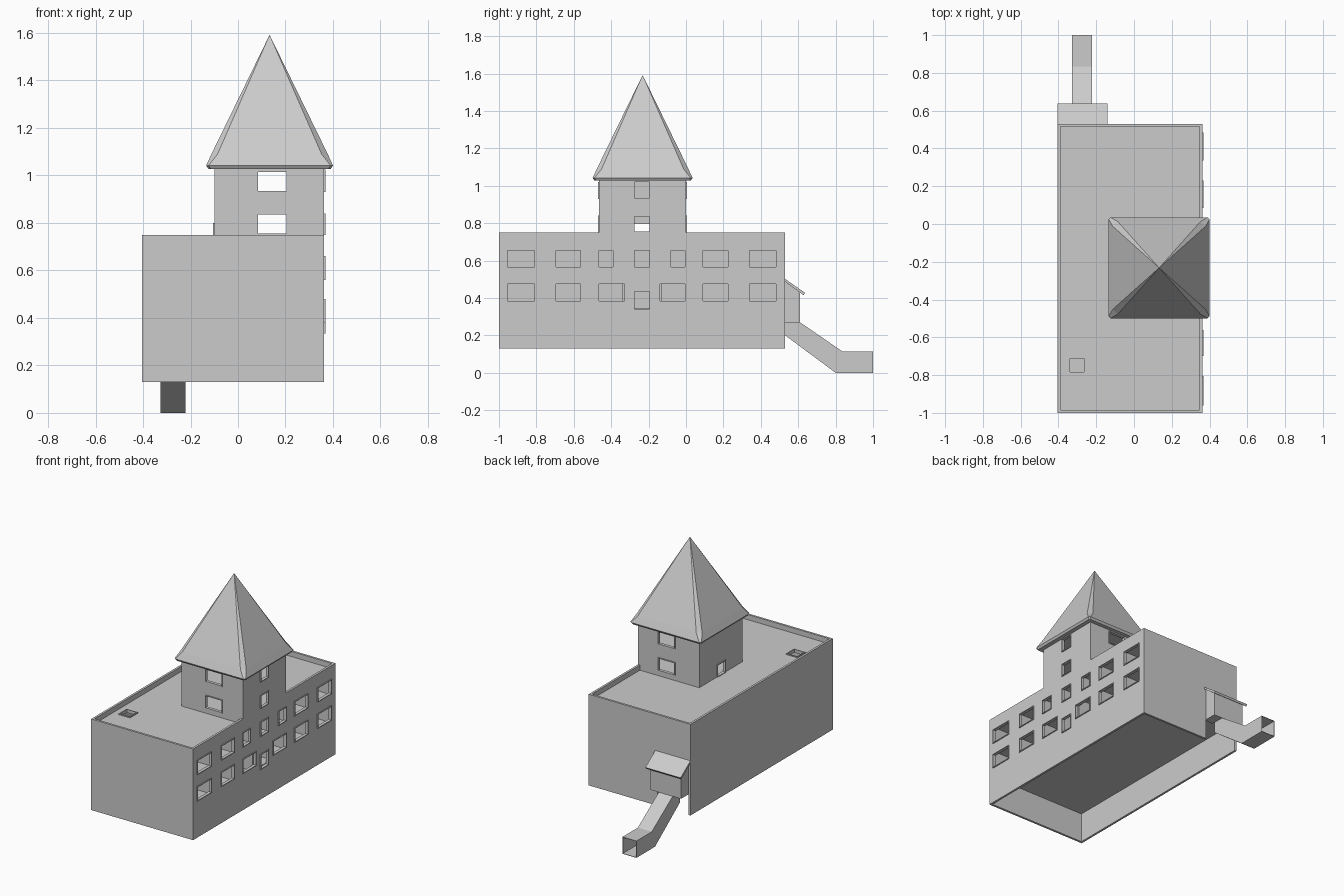
import bpy, bmesh
from mathutils import Vector

if "Cube" in bpy.data.objects:
    bpy.data.objects.remove(bpy.data.objects["Cube"])

grey = bpy.data.materials.new("light_grey")
grey.diffuse_color = (0.6, 0.6, 0.6, 1)
grey.use_nodes = True
grey.node_tree.nodes["Principled BSDF"].inputs["Base Color"].default_value = grey.diffuse_color


def make(name, bm):
    bmesh.ops.recalc_face_normals(bm, faces=bm.faces)
    me = bpy.data.meshes.new(name)
    bm.to_mesh(me)
    bm.free()
    me.materials.append(grey)
    ob = bpy.data.objects.new(name, me)
    bpy.context.collection.objects.link(ob)
    return ob


def boxes(name, items):
    """Each item is (x0, x1, y0, y1, z0, z1)."""
    bm = bmesh.new()
    for x0, x1, y0, y1, z0, z1 in items:
        vs = bmesh.ops.create_cube(bm, size=1)["verts"]
        for v in vs:
            v.co = Vector((x1 if v.co.x > 0 else x0,
                           y1 if v.co.y > 0 else y0,
                           z1 if v.co.z > 0 else z0))
    return make(name, bm)


def cut(ob, items):
    """Subtract boxes one at a time, so they may overlap."""
    for it in items:
        cutter = boxes("cutter", [it])
        cutter.hide_render = True
        m = ob.modifiers.new("cut", "BOOLEAN")
        m.operation, m.solver, m.object = "DIFFERENCE", "EXACT", cutter
        bpy.context.view_layer.objects.active = ob
        bpy.ops.object.modifier_apply(modifier=m.name)
        bpy.data.objects.remove(cutter)


def frame_bars(axis, side, wall, a0, a1, z0, z1, t=0.005, out=0.006):
    """Four bars lining an opening in the wall plane x or y = wall."""
    d0, d1 = sorted((wall - side * W, wall + side * out))
    bars = [(a0, a1, z0, z0 + t), (a0, a1, z1 - t, z1),
            (a0, a0 + t, z0 + t, z1 - t), (a1 - t, a1, z0 + t, z1 - t)]
    if axis == "x":
        return [(d0, d1, a, b, c, d) for a, b, c, d in bars]
    return [(a, b, d0, d1, c, d) for a, b, c, d in bars]


W = 0.015                                   # wall thickness
X0, X1, Y0, Y1, Z0, Z1 = -0.405, 0.362, -1.0, 0.53, 0.13, 0.75
TX0, TX1, TY0, TY1, TZ0, TZ1 = -0.10, 0.362, -0.465, 0.0, 0.715, 1.035

# Openings along the right side
upper = [(-.96, -.805), (-.70, -.56), (-.47, -.385), (-.28, -.19),
         (-.085, 0), (.085, .23), (.335, .485)]
lower = [(-.96, -.805), (-.70, -.56), (-.47, -.325), (-.145, 0),
         (.085, .23), (.335, .485)]
side_windows = [(a, b, .56, .66) for a, b in upper]
side_windows += [(a, b, .38, .48) for a, b in lower] + [(-.28, -.19, .335, .44)]

# Main walls: hollow shell, open below, notched for the chute hut
walls = boxes("main_walls", [(X0, X1, Y0, Y1, Z0, Z1)])
cut(walls, [(X0 + W, X1 - W, Y0 + W, Y1 - W, 0, 1),
            (-.39, -.155, Y1 - .1, Y1 + .1, 0, .48),
            (X1 - .1, X1 + .1, TY0, TY1, TZ0, 1)])
cut(walls, [(X1 - .1, X1 + .1, a, b, c, d) for a, b, c, d in side_windows])

# Floors and flat roof with hatch
boxes("floors", [(X0 + W, X1 - W, Y0 + W, Y1 - W, z - .012, z)
                 for z in (.345, .535)])
roof = boxes("flat_roof", [(X0 + W, X1 - W, Y0 + W, Y1 - W, .70, TZ0)])
hatch = (-.345, -.26, -.79, -.705)
cut(roof, [hatch + (.6, .8)])
hx0, hx1, hy0, hy1 = hatch
t = .006
boxes("hatch_frame", [(hx0, hx1, hy0, hy0 + t, .70, .722),
                      (hx0, hx1, hy1 - t, hy1, .70, .722),
                      (hx0, hx0 + t, hy0 + t, hy1 - t, .70, .722),
                      (hx1 - t, hx1, hy0 + t, hy1 - t, .70, .722)])

# Room partitions on both storeys
rooms = []
for z0, z1 in ((.345, .523), (.535, .70)):
    for y in (-.755, -.515, -.335, -.135, .045, .28):
        rooms.append((.10, X1 - W, y - .006, y + .006, z0, z1))
    for y in (-.515, .045):
        rooms.append((X0 + W, -.06, y - .006, y + .006, z0, z1))
boxes("partitions", rooms)

# Tower walls with windows and a door on the left side
tower = boxes("tower_walls", [(TX0, TX1, TY0, TY1, TZ0, TZ1)])
door = (-.28, -.19, TZ0, .80)
tower_front = [(.08, .21, .75, .84), (.08, .21, .93, 1.02)]
tower_side = [(-.28, -.19, .75, .84), (-.28, -.19, .93, 1.025)]
cut(tower, [(TX0 + W, TX1 - W, TY0 + W, TY1 - W, .5, 1.5),
            (TX0 - .1, TX0 + .1) + door])
cut(tower, [(a, b, TY0 - .1, TY1 + .1, c, d) for a, b, c, d in tower_front])
cut(tower, [(TX1 - .1, TX1 + .1) + w for w in tower_side])
boxes("tower_floor", [(TX0 + W, TX1 - W, TY0 + W, TY1 - W, .88, .892)])

# Thin window and door frames
bars = frame_bars("x", -1, TX0, *door)
for w in side_windows + tower_side:
    bars += frame_bars("x", 1, X1, *w)
for w in tower_front:
    bars += frame_bars("y", -1, TY0, *w) + frame_bars("y", 1, TY1, *w)
boxes("window_frames", bars)

# Tower spire: chamfered square rings up to a point
CX, CY = 0.133, -0.232
bm = bmesh.new()
rings = []
for half, ch, z in ((.258, .010, 1.028), (.267, .010, 1.042), (.245, .026, 1.09)):
    pts = []
    for sx, sy in ((1, 1), (-1, 1), (-1, -1), (1, -1)):
        pair = [(sx * half, sy * (half - ch)), (sx * (half - ch), sy * half)]
        pts += pair if sx * sy > 0 else pair[::-1]
    rings.append([bm.verts.new((CX + x, CY + y, z)) for x, y in pts])
apex = bm.verts.new((CX, CY, 1.592))
bm.faces.new(rings[0])
for i in range(8):
    j = (i + 1) % 8
    for r, s in zip(rings, rings[1:]):
        bm.faces.new((r[i], r[j], s[j], s[i]))
    bm.faces.new((rings[2][i], rings[2][j], apex))
make("tower_spire", bm)


def extrude_x(name, profile, x0, x1):
    """Extrude a (y, z) outline along x."""
    bm = bmesh.new()
    f = bm.faces.new([bm.verts.new((x0, y, z)) for y, z in profile])
    g = bmesh.ops.extrude_face_region(bm, geom=[f])["geom"]
    bmesh.ops.translate(bm, vec=(x1 - x0, 0, 0),
                        verts=[v for v in g if isinstance(v, bmesh.types.BMVert)])
    return make(name, bm)


# Hut over the chute, with a lean-to roof
extrude_x("hut_left_wall", [(.52, .27), (.61, .27), (.61, .432), (.52, .495)], -.39, -.38)
extrude_x("hut_right_wall", [(.52, .27), (.61, .27), (.61, .432), (.52, .495)], -.165, -.155)
extrude_x("hut_back_wall", [(.60, .27), (.61, .27), (.61, .432), (.60, .44)], -.38, -.165)
boxes("hut_floor", [(-.38, -.325, .515, .60, .27, .28),
                    (-.22, -.165, .515, .60, .27, .28)])
extrude_x("hut_roof", [(.53, .487), (.628, .415), (.637, .427), (.53, .502)], -.405, -.14)

# Chute: hollow square duct bending down to the ground, open at both ends
bm = bmesh.new()
prev = None
for (yb, zb), (yt, zt) in (((.53, .20), (.53, .325)), ((.80, 0), (.835, .115)),
                           ((1.0, 0), (1.0, .115))):
    ring = [bm.verts.new(p) for p in ((-.327, yb, zb), (-.222, yb, zb),
                                      (-.222, yt, zt), (-.327, yt, zt))]
    if prev:
        for i in range(4):
            j = (i + 1) % 4
            bm.faces.new((prev[i], prev[j], ring[j], ring[i]))
    prev = ring
chute = make("chute", bm)
m = chute.modifiers.new("thickness", "SOLIDIFY")
m.thickness, m.offset = 0.004, -1
